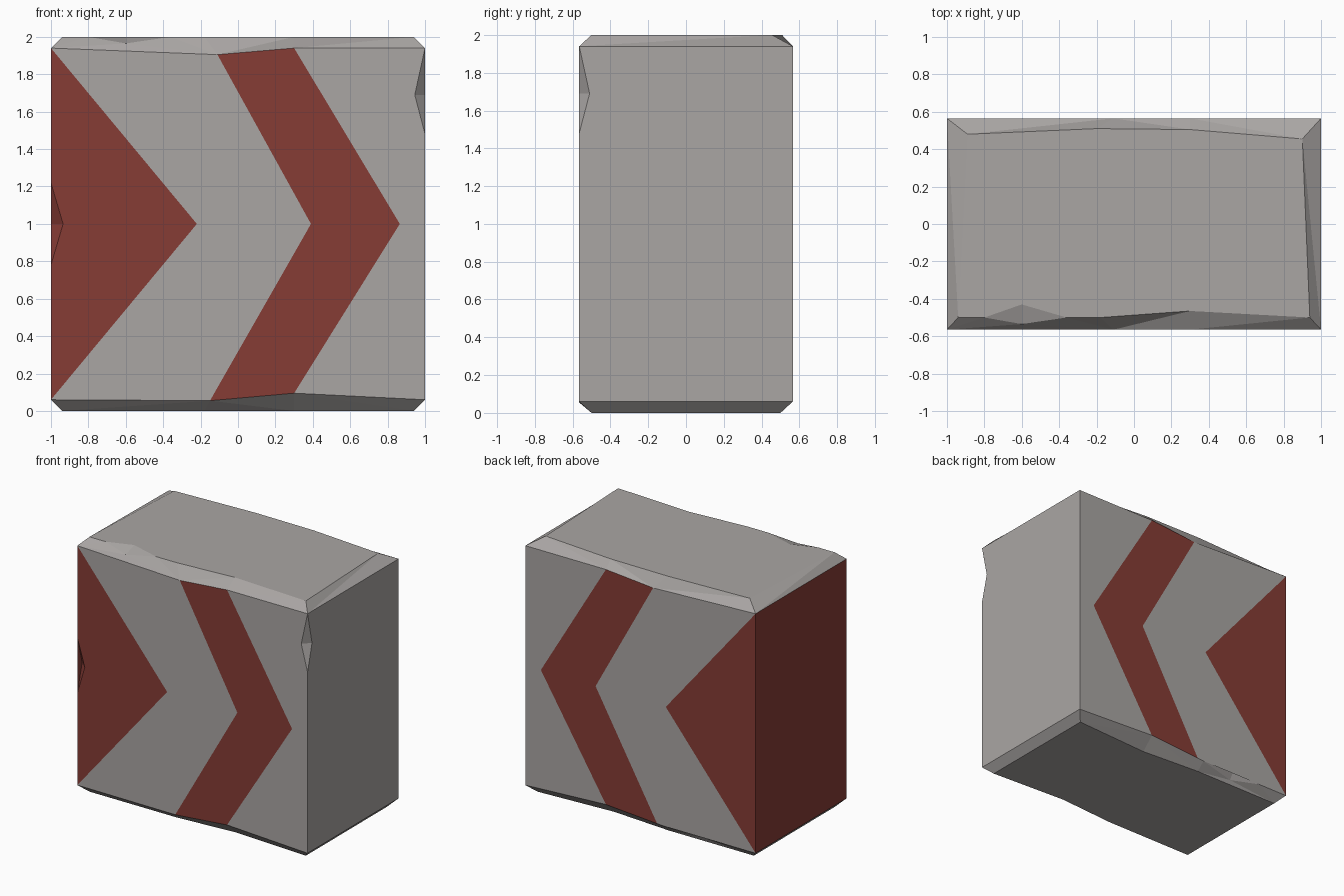
import bpy, bmesh
from mathutils import Vector

if "Cube" in bpy.data.objects:
    bpy.data.objects.remove(bpy.data.objects["Cube"])

X, Y = 1.0, 0.565
bm = bmesh.new()
cache = {}


def vert(p):
    key = tuple(round(c, 4) for c in p)
    if key not in cache:
        cache[key] = bm.verts.new(key)
    return cache[key]


def poly(points):
    """One flat face, dropping repeated points."""
    vs = []
    for p in points:
        v = vert(p)
        if v not in vs:
            vs.append(v)
    if len(vs) > 2 and not bm.faces.get(vs):
        bm.faces.new(vs)


def strip(a, b):
    """Faces between two edge lines with equal point counts."""
    for i in range(len(a) - 1):
        if a[i:i + 2] != b[i:i + 2]:
            poly([a[i], a[i + 1], b[i + 1], b[i]])


def on_y(y, pts):
    return [(x, y, z) for x, z in pts]


def on_x(x, pts):
    return [(x, y, z) for y, z in pts]


def on_z(z, pts):
    return [(x, y, z) for x, y in pts]


# worn top edges (outer line on the wall, inner line on the top)
top_wall = [(-1, 1.94), (-.11, 1.905), (.3, 1.94), (1, 1.94)]
tf, tb = on_y(-Y, top_wall), on_y(Y, top_wall)
tf_in = on_z(2, [(-.94, -.5), (-.8, -.5), (-.6, -.43), (-.36, -.5),
                 (-.18, -.5), (.3, -.465), (.94, -.5)])
tf_mid = list(tf_in)
tf_mid[2] = (-.6, -.535, 1.965)          # bottom of the top chip
tb_in = on_z(2, [(-.89, .48), (-.2, .51), (.3, .505), (.9, .455)])
strip(tf_in, tf_mid)
strip(tf_mid, [tf[0], tf[0], tf[0], tf[1], tf[1], tf[2], tf[3]])
strip(tb, tb_in)
strip([tf_in[0], tb_in[0]], [tf[0], tb[0]])
strip([tf_in[-1], tb_in[-1]], [tf[-1], tb[-1]])

# worn bottom edges
bf = on_y(-Y, [(-1, .06), (-.15, .055), (.3, .095), (1, .06)])
bb = on_y(Y, [(-1, .06), (-.74, .06), (-.5, .115), (-.2, .06), (.3, .095), (1, .06)])
bb_mid = list(bb)
bb_mid[2] = (-.5, .515, .03)             # bottom of the rear chip
bf_in = on_z(0, [(-.94, -.5), (-.18, -.5), (.3, -.465), (.94, -.5)])
bb_in = on_z(0, [(-.94, .5), (-.2, .5), (.3, .465), (.94, .5)])
strip(bf, bf_in)
strip(bb, bb_mid)
strip(bb_mid, [bb_in[0], bb_in[0], bb_in[1], bb_in[1], bb_in[2], bb_in[3]])
strip([bf_in[0], bb_in[0]], [bf[0], bb[0]])
strip([bf_in[-1], bb_in[-1]], [bf[-1], bb[-1]])

# chipped upright edges, listed from the top down
fr_front = on_y(-Y, [(1, 1.94), (.945, 1.69), (1, 1.48), (1, 1.22),
                     (.96, 1), (.95, .65), (1, .49), (1, .06)])
fr_side = on_x(X, [(-Y, 1.94), (-.51, 1.69), (-Y, 1.48), (-Y, 1.22),
                   (-.5, 1), (-.5, .65), (-Y, .49), (-Y, .06)])
fl_front = on_y(-Y, [(-1, 1.94), (-1, 1.22), (-.935, 1), (-1, .78), (-1, .06)])
fl_side = on_x(-X, [(-Y, 1.94), (-Y, 1.22), (-.505, 1), (-Y, .78), (-Y, .06)])
bl_back = on_y(Y, [(-1, 1.94), (-1, 1.72), (-.94, 1.66), (-1, 1.55), (-1, .06)])
bl_side = on_x(-X, [(Y, 1.94), (Y, 1.72), (.49, 1.66), (Y, 1.55), (Y, .06)])
strip(fr_front, fr_side)
strip(fl_front, fl_side)
strip(bl_back, bl_side)

# six main faces
poly(tf + fr_front + bf[::-1] + fl_front[::-1])
poly(tb + bb[::-1] + bl_back[::-1])
poly(fr_side + [bb[-1], tb[-1]])
poly(fl_side + bl_side[::-1])
poly(tf_in + tb_in[::-1])
poly(bf_in + bb_in[::-1])
bmesh.ops.triangulate(bm, faces=bm.faces[:])
bmesh.ops.recalc_face_normals(bm, faces=bm.faces[:])


# cut the chevrons into front and back: tip x, slope above, slope below
def wall_faces():
    return [f for f in bm.faces if all(abs(v.co.y) > Y - .001 for v in f.verts)]


def cut(faces, co, no):
    geom = set(faces)
    for f in faces:
        geom.update(f.edges)
        geom.update(f.verts)
    bmesh.ops.bisect_plane(bm, geom=list(geom), dist=1e-4, plane_co=co, plane_no=no)


CHEVRON = [(-.22, .83, .83), (.39, .5525, .571), (.865, .601, .624)]
cut(wall_faces(), Vector((0, 0, 1)), Vector((0, 0, 1)))
for tip, up, down in CHEVRON:
    for side, slope in ((1, up), (-1, down)):
        half = [f for f in wall_faces() if (f.calc_center_median().z - 1) * side > 0]
        cut(half, Vector((tip, 0, 1)), Vector((1, 0, side * slope)).normalized())


def is_red(f):
    c = f.calc_center_median()
    if all(abs(v.co.y) > Y - .001 for v in f.verts):
        a, b, d = [t - (u if c.z > 1 else w) * abs(c.z - 1) for t, u, w in CHEVRON]
        return c.x < a or b < c.x < d
    return c.x < -.96 and .05 < c.z < 1.95      # left side and its chips


for f in bm.faces:
    f.material_index = int(is_red(f))
    f.smooth = False

mesh = bpy.data.meshes.new("barrier_block")
bm.to_mesh(mesh)
bm.free()
block = bpy.data.objects.new("barrier_block", mesh)
bpy.context.collection.objects.link(block)
for name, col in (("concrete_grey", (.40, .38, .37, 1)), ("faded_red", (.24, .045, .036, 1))):
    m = bpy.data.materials.new(name)
    m.diffuse_color = col
    m.use_nodes = True
    m.node_tree.nodes["Principled BSDF"].inputs["Base Color"].default_value = m.diffuse_color
    mesh.materials.append(m)
